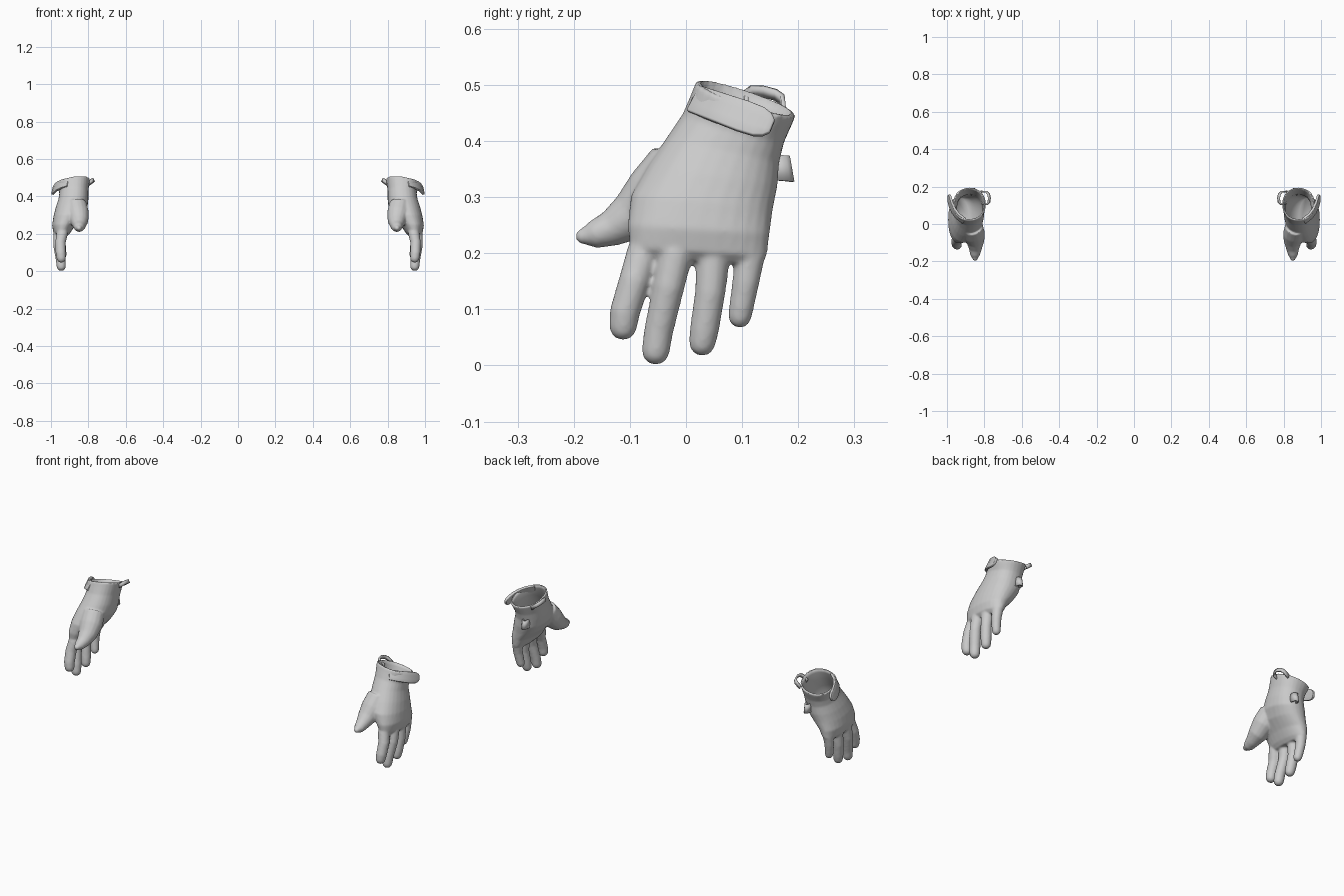
import bpy, bmesh, math
from mathutils import Vector

if "Cube" in bpy.data.objects:
    bpy.data.objects.remove(bpy.data.objects["Cube"])

leather = bpy.data.materials.new("glove_grey")
leather.diffuse_color = (0.6, 0.6, 0.6, 1)
leather.use_nodes = True
leather.node_tree.nodes["Principled BSDF"].inputs["Base Color"].default_value = leather.diffuse_color


def loft(bm, rings):
    """Join closed rings of points into a capped tube."""
    loops = [[bm.verts.new(p) for p in r] for r in rings]
    n = len(loops[0])
    for a, b in zip(loops, loops[1:]):
        for i in range(n):
            bm.faces.new((a[i], a[(i + 1) % n], b[(i + 1) % n], b[i]))
    bm.faces.new(loops[0])
    bm.faces.new(loops[-1][::-1])


def oval(c, u, v, power=1.0, n=28):
    f = lambda s: math.copysign(abs(s) ** power, s)
    return [c + u * f(math.cos(2 * math.pi * i / n)) + v * f(math.sin(2 * math.pi * i / n))
            for i in range(n)]


def make(name, bm):
    bmesh.ops.recalc_face_normals(bm, faces=bm.faces)
    me = bpy.data.meshes.new(name)
    bm.to_mesh(me)
    bm.free()
    ob = bpy.data.objects.new(name, me)
    bpy.context.collection.objects.link(ob)
    me.materials.append(leather)
    me.polygons.foreach_set("use_smooth", [True] * len(me.polygons))
    return ob


def mirror(ob):
    m = ob.modifiers.new("other_hand", 'MIRROR')
    m.use_mirror_merge = False


# palm and cuff stations: front y,z / back y,z / inner x, outer x / tilt
PALM = [
    (.018, .506, .196, .447, .792, .968, .014),
    (.010, .485, .190, .432, .795, .964, .012),
    (-.006, .448, .175, .398, .800, .955, .006),
    (-.035, .405, .166, .362, .800, .960, 0),
    (-.068, .357, .163, .320, .805, .975, 0),
    (-.098, .303, .155, .280, .830, .987, 0),
    (-.104, .250, .149, .235, .872, .994, 0),
    (-.100, .210, .144, .195, .898, .986, 0),
    (-.085, .190, .135, .180, .915, .970, 0),
]


def palm_rings(inset):
    out = []
    for i, (fy, fz, by, bz, x0, x1, tilt) in enumerate(PALM):
        c = Vector(((x0 + x1) / 2, (fy + by) / 2, (fz + bz) / 2))
        u = Vector((0, (by - fy) / 2, (bz - fz) / 2))
        v = Vector(((x1 - x0) / 2, 0, -tilt))
        u *= 1 - inset / u.length
        v *= 1 - inset / v.length
        out.append(oval(c, u, v, .9))
    return out


def digit(bm, pts, flat=1.0):
    """Finger tube through (x, y, z, radius) points with a rounded tip."""
    ps = [Vector(p[:3]) for p in pts]
    rs = [p[3] for p in pts]
    d = (ps[-1] - ps[-2]).normalized()
    tip, r = ps[-1], rs[-1]
    for k in (.5, .8, .97):
        ps.append(tip + d * r * k)
        rs.append(r * math.sqrt(1 - k * k))
    rings = []
    for i, p in enumerate(ps):
        t = (ps[min(i + 1, len(ps) - 1)] - ps[max(i - 1, 0)]).normalized()
        u = t.cross(Vector((1, 0, 0))).normalized()
        v = u.cross(t).normalized()
        rings.append(oval(p, u * rs[i], v * rs[i] * flat, n=16))
    loft(bm, rings)


# palm, four fingers and thumb fused into one skin
bm = bmesh.new()
loft(bm, palm_rings(0))
DIGITS = [
    # index
    [(.937, -.060, .245, .028), (.940, -.076, .200, .030), (.950, -.092, .150, .028),
     (.948, -.109, .095, .027), (.945, -.112, .070, .025)],
    # middle
    [(.948, -.012, .250, .028), (.957, -.018, .200, .031), (.960, -.031, .140, .028),
     (.948, -.049, .060, .026), (.945, -.054, .026, .025)],
    # ring
    [(.945, .047, .240, .026), (.952, .048, .190, .030), (.955, .043, .130, .027),
     (.948, .033, .065, .026), (.945, .029, .041, .024)],
    # little
    [(.937, .110, .240, .024), (.944, .113, .190, .027), (.945, .107, .150, .024),
     (.940, .099, .105, .022), (.937, .096, .088, .021)],
]
for pts in DIGITS:
    digit(bm, pts)
# thumb
digit(bm, [(.865, -.015, .355, .055), (.855, -.055, .305, .056), (.848, -.095, .266, .045),
           (.848, -.135, .243, .032), (.850, -.165, .233, .025), (.850, -.182, .230, .015)], 1.05)
glove = make("gloves", bm)
m = glove.modifiers.new("fuse", 'REMESH')
m.mode = 'VOXEL'
m.voxel_size = .005
m.use_smooth_shade = True
m = glove.modifiers.new("soften", 'SMOOTH')
m.factor = .5
m.iterations = 5

# hollow of the cuff, cut from the skin
bm = bmesh.new()
rings = palm_rings(.009)[:-2]
lift = Vector((-.003, .012, .04))
loft(bm, [[p + lift for p in rings[0]]] + rings)
hollow = make("hand_hollow_cutter", bm)
hollow.hide_render = True
hollow.hide_viewport = True
m = glove.modifiers.new("hollow", 'BOOLEAN')
m.operation = 'DIFFERENCE'
m.solver = 'EXACT'
m.object = hollow
mirror(glove)

# wrist strap: curved plate with a rounded free end
bm = bmesh.new()
PATH_X = [.905, .940, .962, .976, .983, .986, .987]
T = [0, .2, .42, .65, .86, .97, 1.04]
PINCH = [0, 0, 0, 0, .04, .14, .30]
cols = []
for x, t, k in zip(PATH_X, T, PINCH):
    a = Vector((x - .004, .027 + .133 * t, .497 - .042 * t))
    b = Vector((x + .008, .004 + .133 * t, .452 - .052 * t))
    cols.append([bm.verts.new(a.lerp(b, k + (1 - 2 * k) * s / 3)) for s in range(4)])
for p, q in zip(cols, cols[1:]):
    for s in range(3):
        bm.faces.new((p[s], q[s], q[s + 1], p[s + 1]))
strap = make("wrist_straps", bm)
m = strap.modifiers.new("thickness", 'SOLIDIFY')
m.thickness = .014
m.offset = 0
m = strap.modifiers.new("round_edges", 'BEVEL')
m.width = .003
m.segments = 2
mirror(strap)


def ribbon_loop(name, pts, side, thick):
    """Fabric band following pts, widened along the side vector."""
    bm = bmesh.new()
    side = Vector(side)
    rows = [(bm.verts.new(Vector(p) - side), bm.verts.new(Vector(p) + side)) for p in pts]
    for a, b in zip(rows, rows[1:]):
        bm.faces.new((a[0], b[0], b[1], a[1]))
    ob = make(name, bm)
    s = ob.modifiers.new("thickness", 'SOLIDIFY')
    s.thickness = thick
    s.offset = 0
    mirror(ob)
    return ob


# pull loop on the inner wrist
ribbon_loop("pull_loops",
            [(.812, .108, .462), (.785, .106, .480), (.776, .116, .488), (.773, .138, .488),
             (.777, .160, .482), (.788, .172, .473), (.816, .174, .452)],
            (.004, 0, .009), .008)

# small tab on the outer edge of the palm
ribbon_loop("side_tabs",
            [(.872, .155, .353), (.868, .180, .351), (.862, .186, .350),
             (.854, .186, .350), (.848, .180, .351), (.844, .153, .353)],
            (0, -.004, .023), .007)

# crisp edges on the small fittings
for ob in bpy.data.objects:
    if ob.name in ("wrist_straps", "pull_loops", "side_tabs"):
        bpy.ops.object.select_all(action='DESELECT')
        ob.select_set(True)
        bpy.context.view_layer.objects.active = ob
        bpy.ops.object.shade_smooth_by_angle(angle=math.radians(40))
